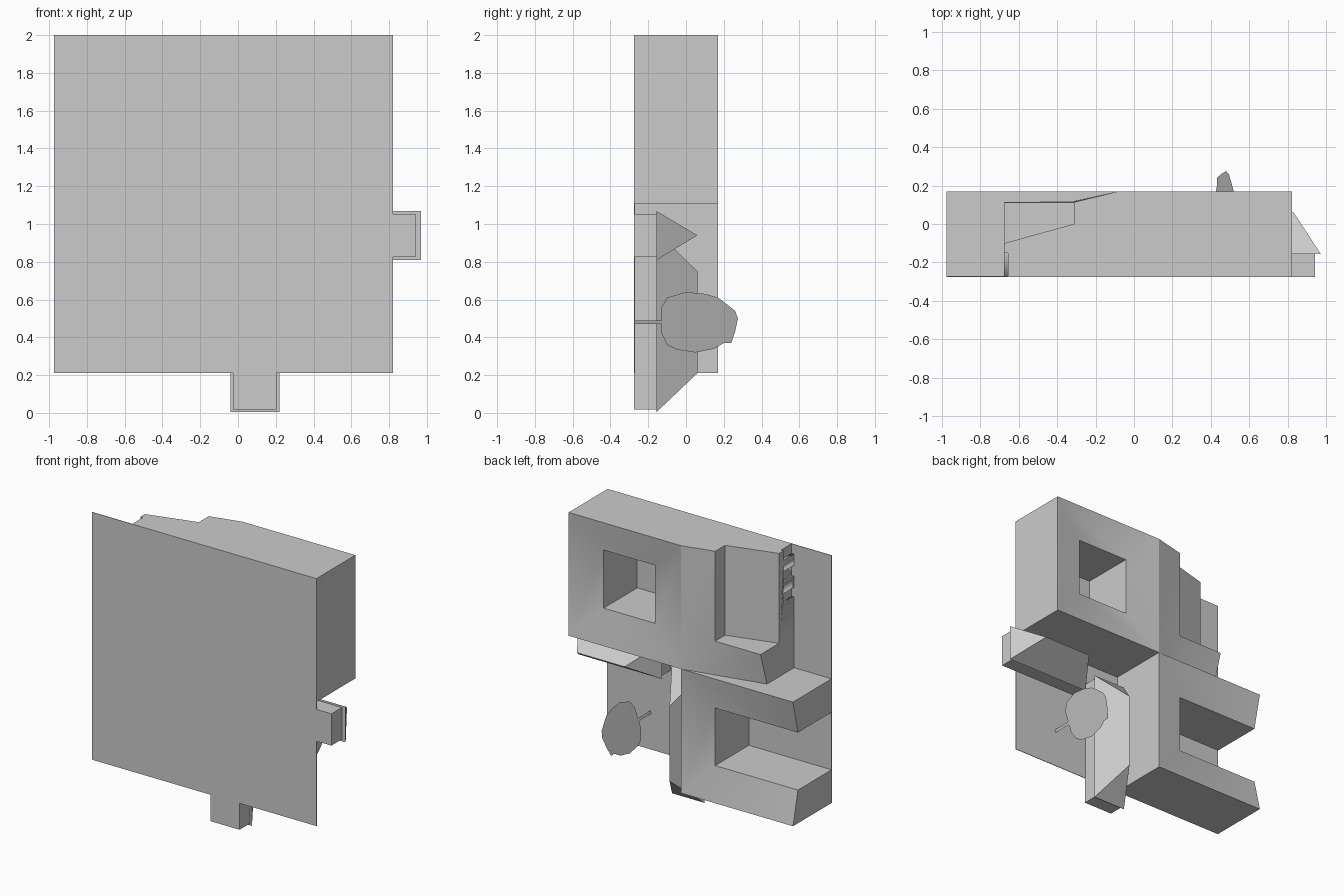
import bpy, bmesh

if "Cube" in bpy.data.objects:
    bpy.data.objects.remove(bpy.data.objects["Cube"])

grey = bpy.data.materials.new("plain grey")
grey.use_nodes = True
grey.diffuse_color = (0.6, 0.6, 0.6, 1)
grey.node_tree.nodes["Principled BSDF"].inputs["Base Color"].default_value = (0.6, 0.6, 0.6, 1)

BASE, LOW, HIGH = -0.275, 0.113, 0.17


def finish(name, bm):
    if len(bm.faces) > 1:
        bmesh.ops.recalc_face_normals(bm, faces=bm.faces[:])
    mesh = bpy.data.meshes.new(name)
    bm.to_mesh(mesh)
    bm.free()
    mesh.materials.append(grey)
    ob = bpy.data.objects.new(name, mesh)
    bpy.context.collection.objects.link(ob)
    bpy.ops.object.select_all(action='DESELECT')
    bpy.context.view_layer.objects.active = ob
    ob.select_set(True)
    bpy.ops.object.shade_smooth_by_angle()
    return ob


def roofed(name, polygons, base=BASE + 0.002):
    """Walls dropped from a set of joined roof polygons down to the base."""
    bm = bmesh.new()
    for poly in polygons:
        bm.faces.new([bm.verts.new(p) for p in poly])
    bmesh.ops.remove_doubles(bm, verts=bm.verts[:], dist=0.001)
    bmesh.ops.recalc_face_normals(bm, faces=bm.faces[:])
    roof = bm.faces[:]
    ext = bmesh.ops.extrude_face_region(bm, geom=roof, use_keep_orig=True)
    for v in ext["geom"]:
        if isinstance(v, bmesh.types.BMVert):
            v.co.y = base
    return finish(name, bm)


def hull(name, points):
    bm = bmesh.new()
    for p in points:
        bm.verts.new(p)
    bmesh.ops.convex_hull(bm, input=bm.verts[:])
    bmesh.ops.dissolve_limit(bm, angle_limit=0.01, verts=bm.verts[:], edges=bm.edges[:])
    return finish(name, bm)


def box(name, xs, ys, zs):
    return hull(name, [(x, y, z) for x in xs for y in ys for z in zs])


def ring(x, z, y):
    return [(x[0], y, z[0]), (x[1], y, z[0]), (x[1], y, z[1]), (x[0], y, z[1])]


def bridge(a, b, sides):
    return [[a[i], a[(i + 1) % 4], b[(i + 1) % 4], b[i]] for i in sides]


# Flat ground plate
WEST, MID, EAST = -0.975, -0.08, 0.82
SOUTH, CENTRE, NORTH = 0.21, 1.108, 2.0
box("ground_plate", (WEST, EAST), (BASE, BASE + 0.004), (SOUTH, NORTH))

# Closed courtyard block and open courtyard block, roofs sloping inwards
roofed("closed_courtyard_block",
       bridge(ring((MID, EAST), (CENTRE, NORTH), HIGH),
              ring((0.168, 0.58), (1.35, 1.77), LOW), range(4)))
roofed("open_courtyard_block",
       bridge(ring((WEST, MID), (SOUTH, CENTRE), HIGH),
              ring((WEST, -0.313), (0.45, 0.866), LOW), range(3)))

# Corner block: a strip beside the closed block and an arm tilting away
STEP, INNER, END = 1.35, -0.313, -0.675
corner_mid_y = 0.118
roofed("corner_block", [
    [(MID, HIGH, STEP), (INNER, LOW, STEP), (INNER, LOW, NORTH), (MID, HIGH, NORTH)],
    [(MID, HIGH, CENTRE), (INNER, corner_mid_y, CENTRE), (INNER, LOW, STEP), (MID, HIGH, STEP)],
    [(INNER, corner_mid_y, CENTRE), (END, 0.038, CENTRE), (END, LOW, STEP), (INNER, LOW, STEP)],
])

# Low wing with notches cut in its end wall
wing = roofed("low_wing", [[(INNER, 0, STEP), (END, -0.1, STEP),
                            (END, -0.1, NORTH), (INNER, 0, NORTH)]])
for bottom, top in ((1.62, 1.69), (1.77, 1.85), (1.93, 2.02)):
    cutter = box("notch_cutter", (END - 0.02, END + 0.02), (BASE - 0.02, -0.15), (bottom, top))
    cutter.hide_render = True
    mod = wing.modifiers.new("notch", 'BOOLEAN')
    mod.object = cutter
    mod.operation = 'DIFFERENCE'
    mod.solver = 'EXACT'
    bpy.context.view_layer.objects.active = wing
    bpy.ops.object.modifier_apply(modifier=mod.name)
    bpy.data.objects.remove(cutter)


# Two small hip-roofed houses
def house(name, xs, zs, ridge, east_wall=0.015):
    eave, m = -0.155, 0.014
    box(name + "_walls", (xs[0] + m, xs[1] - east_wall), (BASE, eave), (zs[0] + m, zs[1] - m))
    hull(name + "_roof", [(x, eave, z) for x in xs for z in zs] + ridge)


house("long_house", (-0.04, 0.22), (0.005, 0.96), [(0.09, 0.06, 0.21), (0.09, 0.06, 0.75)])
house("side_house", (0.3, 0.97), (0.81, 1.068), [(0.45, 0.06, 0.94), (0.83, 0.06, 0.94)], 0.03)

# Flat cut-out tree: outline as (y, z), slightly turned
outline = [(-.275, .47), (-.13, .47), (-.13, .42), (-.1, .36), (-.05, .335), (.05, .32),
           (.15, .34), (.2, .37), (.24, .37), (.26, .43), (.275, .5), (.26, .54),
           (.21, .58), (.17, .61), (.1, .63), (0, .64), (-.1, .61), (-.13, .56),
           (-.13, .49), (-.275, .49)]
bm = bmesh.new()
bm.faces.new([bm.verts.new((0.475 + 0.36 * (z - 0.49), y, z)) for y, z in outline])
finish("cutout_tree", bm)
